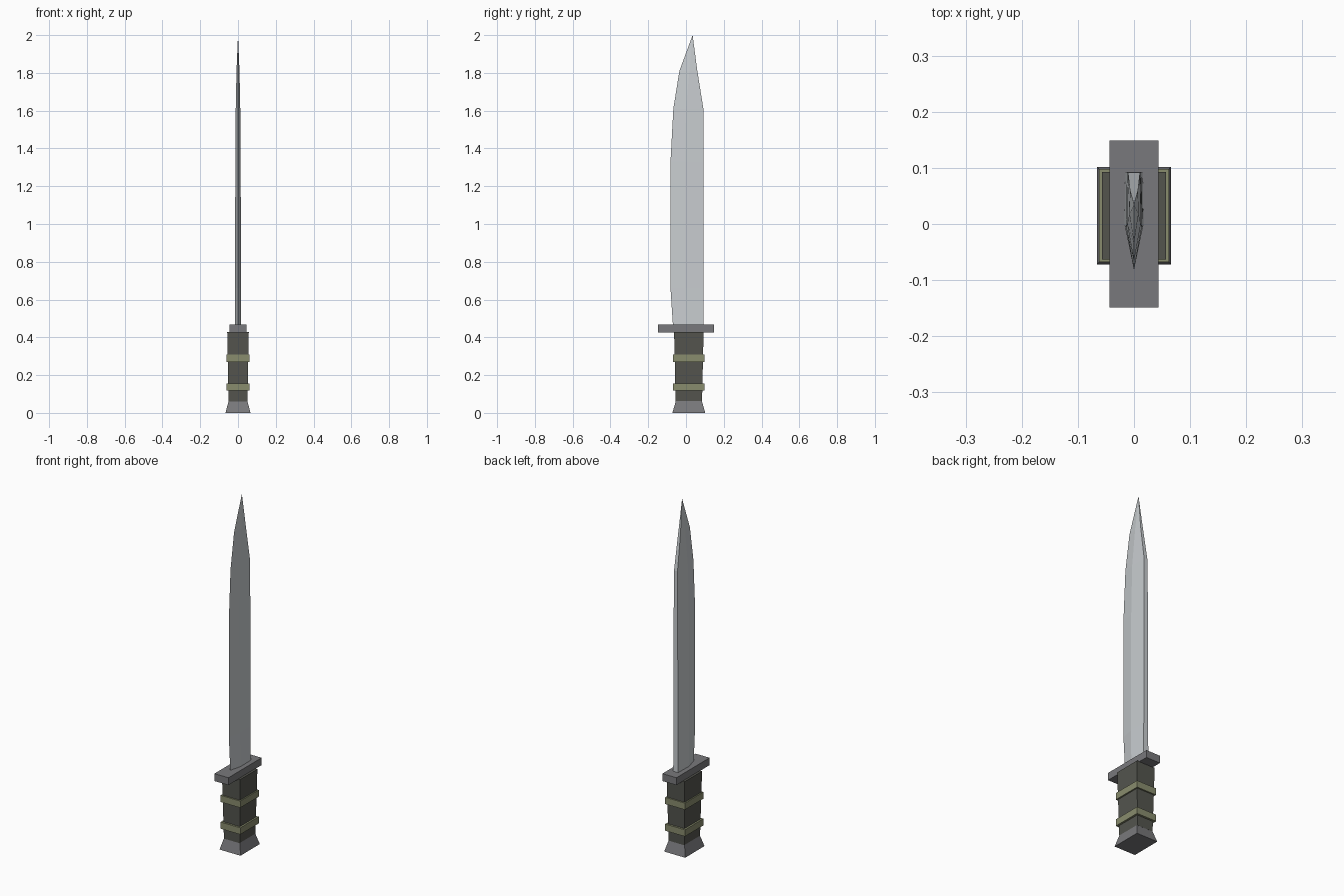
import bpy
import bmesh

cube = bpy.data.objects.get("Cube")
if cube:
    bpy.data.objects.remove(cube, do_unlink=True)


def material(name, r, g, b):
    m = bpy.data.materials.new(name)
    m.diffuse_color = (r, g, b, 1)
    m.use_nodes = True
    bsdf = next(n for n in m.node_tree.nodes if n.type == 'BSDF_PRINCIPLED')
    bsdf.inputs["Base Color"].default_value = (r, g, b, 1)
    return m


STEEL = material("pale steel", 0.58, 0.61, 0.63)
IRON = material("dark iron", 0.19, 0.19, 0.2)
GRIP = material("dark olive grip", 0.088, 0.09, 0.076)
BAND = material("olive band", 0.25, 0.265, 0.155)


def loft(name, rings, mat, tip=None):
    """Skin a stack of closed rings, ending in a cap or a single point."""
    bm = bmesh.new()
    loops = [[bm.verts.new(p) for p in ring] for ring in rings]
    n = len(loops[0])
    bm.faces.new(loops[0])
    for low, high in zip(loops, loops[1:]):
        for i in range(n):
            j = (i + 1) % n
            bm.faces.new((low[i], low[j], high[j], high[i]))
    if tip:
        point = bm.verts.new(tip)
        for i in range(n):
            bm.faces.new((loops[-1][i], loops[-1][(i + 1) % n], point))
    else:
        bm.faces.new(loops[-1])
    bmesh.ops.recalc_face_normals(bm, faces=bm.faces)
    mesh = bpy.data.meshes.new(name)
    bm.to_mesh(mesh)
    bm.free()
    mesh.materials.append(mat)
    obj = bpy.data.objects.new(name, mesh)
    bpy.context.collection.objects.link(obj)
    return obj


def block(name, bottom, top, mat, y=0.015):
    """Four-sided block; each end is (z, half width, half depth)."""
    rings = [[(sx * w, y + sy * d, z)
              for sx, sy in ((-1, -1), (1, -1), (1, 1), (-1, 1))]
             for z, w, d in (bottom, top)]
    return loft(name, rings, mat)


# Flared pommel and tapering grip
block("pommel", (0, 0.066, 0.087), (0.062, 0.05, 0.069), IRON)
block("grip", (0.06, 0.05, 0.07), (0.427, 0.057, 0.078), GRIP)

# Two raised bands around the grip
for label, z in (("lower", 0.118), ("upper", 0.27)):
    block(label + "_grip_band", (z, 0.062, 0.083), (z + 0.038, 0.062, 0.083), BAND)

# Cross guard
block("guard", (0.425, 0.044, 0.149), (0.467, 0.044, 0.149), IRON, y=0)

# Blade sections: height, edge y, bevel y, spine y, half thickness
sections = [
    (0.46, -0.069, 0.0, 0.093, 0.017),
    (0.66, -0.082, -0.005, 0.093, 0.016),
    (1.33, -0.082, -0.005, 0.093, 0.014),
    (1.61, -0.067, 0.0, 0.092, 0.012),
    (1.81, -0.035, 0.018, 0.06, 0.008),
]
rings = [[(0, edge, z), (t, bevel, z), (t * 0.9, spine, z),
          (-t * 0.9, spine, z), (-t, bevel, z)]
         for z, edge, bevel, spine, t in sections]
loft("blade", rings, STEEL, tip=(0, 0.035, 2.0))
